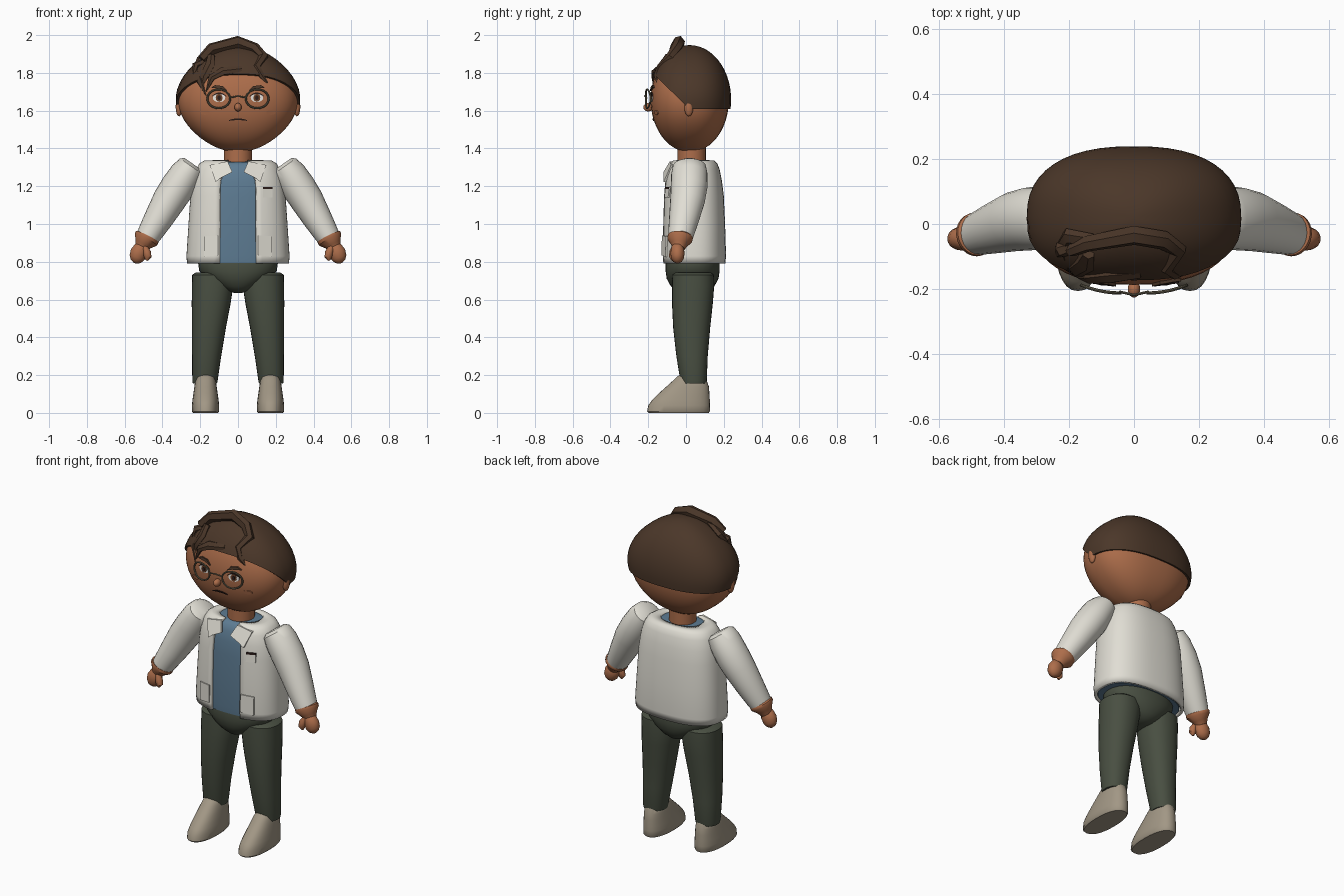
import bpy, bmesh, math
from math import sin, cos, pi
from mathutils import Vector

if "Cube" in bpy.data.objects:
    bpy.data.objects.remove(bpy.data.objects["Cube"])


def material(name, rgb):
    m = bpy.data.materials.new(name)
    m.diffuse_color = (*rgb, 1)
    m.use_nodes = True
    m.node_tree.nodes["Principled BSDF"].inputs["Base Color"].default_value = m.diffuse_color
    return m


SKIN = material("skin", (0.42, 0.155, 0.07))
HAIR = material("brown hair", (0.07, 0.038, 0.022))
CREAM = material("cream cloth", (0.75, 0.73, 0.66))
BLUE = material("blue cloth", (0.11, 0.20, 0.29))
GREEN = material("dark green cloth", (0.066, 0.078, 0.054))
TAUPE = material("taupe shoe", (0.36, 0.31, 0.235))
FRAME = material("spectacle frame", (0.15, 0.13, 0.085))
DARK = material("dark line", (0.025, 0.012, 0.01))
WHITE = material("eye white", (0.8, 0.78, 0.74))
IRIS = material("iris brown", (0.14, 0.05, 0.02))


def skin(name, rings, mat, closed=True, caps=True, loop=False):
    """Join a list of point rings into one surface."""
    bm = bmesh.new()
    rows = [[bm.verts.new(p) for p in r] for r in rings]
    n = len(rows[0])
    pairs = list(zip(rows, rows[1:])) + ([(rows[-1], rows[0])] if loop else [])
    for a, b in pairs:
        for i in range(n if closed else n - 1):
            j = (i + 1) % n
            bm.faces.new((a[i], a[j], b[j], b[i]))
    if caps and not loop:
        bm.faces.new(rows[0])
        bm.faces.new(rows[-1])
    bmesh.ops.remove_doubles(bm, verts=bm.verts, dist=1e-5)
    bmesh.ops.recalc_face_normals(bm, faces=bm.faces)
    me = bpy.data.meshes.new(name)
    bm.to_mesh(me)
    bm.free()
    me.materials.append(mat)
    ob = bpy.data.objects.new(name, me)
    bpy.context.collection.objects.link(ob)
    return ob


def spow(v, e):
    return math.copysign(abs(v) ** e, v)


def oval(cx, z, rx, yf, yb, p=2.0, n=32, start=0.0):
    """Horizontal superellipse ring, starting at the front."""
    cy, ry = (yf + yb) / 2, (yb - yf) / 2
    out = []
    for i in range(n):
        t = 2 * pi * i / n if not start else start + (2 * pi - 2 * start) * i / (n - 1)
        out.append((cx + rx * spow(sin(t), 2 / p), cy - ry * spow(cos(t), 2 / p), z))
    return out


def tube(name, pts, mat, n=16, ref=(0, 1, 0), loop=False):
    """Sweep an ellipse along (x, y, z, side radius, ref radius) points."""
    P = [Vector(p[:3]) for p in pts]
    m, rings = len(P), []
    for i, p in enumerate(pts):
        a = P[i - 1] if (i or loop) else P[0]
        b = P[(i + 1) % m] if (i < m - 1 or loop) else P[-1]
        t = (b - a).normalized()
        r = Vector(ref) if ref else P[i] - Vector((0, 0.05, 1.6))
        s = t.cross(r).normalized()
        u = s.cross(t)
        rings.append([P[i] + s * p[3] * cos(k * 2 * pi / n) + u * p[4] * sin(k * 2 * pi / n)
                      for k in range(n)])
    return skin(name, rings, mat, loop=loop)


def ball(name, c, r, mat, n=20):
    rings = [[(c[0] + r[0] * sin(a) * cos(k * 2 * pi / n), c[1] + r[1] * sin(a) * sin(k * 2 * pi / n),
               c[2] - r[2] * cos(a)) for k in range(n)] for a in [pi * i / 12 for i in range(13)]]
    return skin(name, rings, mat, caps=False)


# ---- head surface
HP, HZ, HH = 2.4, 1.6575, 0.2775


def head_size(a):
    return 0.318 * sin(a) * (1 - 0.17 * cos(a) ** 2), 0.207 * sin(a)


def head_point(t, a, off=0.0):
    rx, ry = head_size(a)
    k = sin(a)
    return ((rx + off * k) * spow(sin(t), 2 / HP), 0.02 - (ry + off * k) * spow(cos(t), 2 / HP),
            HZ - (HH + off) * cos(a))


def head_y(x, z):
    rx, ry = head_size(math.acos((HZ - z) / HH))
    return 0.02 - ry * max(0, 1 - abs(x / rx) ** HP) ** (1 / HP)


N = 48
angles = [2 * pi * i / N for i in range(N)]
skin("head", [[head_point(t, pi * j / 24) for t in angles] for j in range(25)], SKIN, caps=False)


# ---- hair cap with slanted hairline
def hair_edge(t):
    z = 1.61
    for _ in range(12):
        a = math.acos((HZ - z) / HH)
        y = head_point(t, a)[1]
        z = 0.5 * z + 0.5 * (1.61 + max(0, 0.02 - y) * 0.98)
    return math.acos((HZ - z) / HH)


edges = [hair_edge(t) for t in angles]
cap = [[head_point(t, e, -0.01) for t, e in zip(angles, edges)]]
cap += [[head_point(t, e + (pi - e) * j / 14, 0.012) for t, e in zip(angles, edges)] for j in range(15)]
skin("hair_cap", cap, HAIR, caps=False)

# ---- loose locks
locks = [
    [(-0.19, -0.08, 1.87, .02, .03), (-0.14, -0.06, 1.925, .025, .035), (0.0, -0.035, 1.96, .03, .038),
     (0.09, -0.05, 1.93, .03, .03), (0.135, -0.08, 1.885, .028, .025), (0.10, -0.135, 1.83, .025, .02),
     (0.125, -0.155, 1.785, .018, .015), (0.165, -0.15, 1.735, .003, .003)],
    [(-0.12, -0.05, 1.92, .02, .02), (-0.20, -0.04, 1.87, .028, .02), (-0.22, -0.07, 1.82, .026, .02),
     (-0.20, -0.13, 1.76, .024, .018), (-0.17, -0.165, 1.68, .003, .003)],
    [(-0.14, -0.09, 1.89, .02, .02), (-0.15, -0.12, 1.84, .035, .02), (-0.18, -0.14, 1.78, .03, .018),
     (-0.20, -0.13, 1.71, .003, .003)],
    [(0.02, -0.15, 1.82, .02, .015), (-0.08, -0.16, 1.81, .03, .018), (-0.14, -0.165, 1.775, .022, .016),
     (-0.17, -0.165, 1.70, .003, .003)],
    [(-0.17, -0.06, 1.86, .02, .02), (-0.225, -0.08, 1.84, .025, .018), (-0.24, -0.1, 1.77, .003, .003)],
]
for i, pts in enumerate(locks):
    tube(f"hair_lock_{i + 1}", pts, HAIR, n=6, ref=None)


# ---- plates that follow a surface
def plate(name, outline, surf, mat, off=0.006):
    back = [(x, surf(x, z) + 0.004, z) for x, z in outline]
    front = [(x, surf(x, z) - off, z) for x, z in outline]
    return skin(name, [back, front], mat)


def disc(cx, cz, rx, rz, n=20):
    return [(cx + rx * cos(2 * pi * i / n), cz + rz * sin(2 * pi * i / n)) for i in range(n)]


def arc_band(cx, cz, w, h, thick, n=8):
    """Thin tapered arc, used for brows, lids and lips."""
    u = [-1 + 2 * i / n for i in range(n + 1)]
    top = [(cx + w * k, cz + h * (1 - k * k) + thick * (1 - 0.7 * k * k)) for k in u]
    return top + [(cx + w * k, cz + h * (1 - k * k) - thick * 0.3) for k in reversed(u)]


plate("mouth", arc_band(0, 1.548, 0.048, 0.004, 0.007), head_y, DARK, 0.005)
ball("nose", (0, -0.2, 1.618), (0.019, 0.026, 0.022), SKIN)
tube("glasses_bridge", [(-0.045, -0.208, 1.668, .004, .004), (0, -0.218, 1.678, .004, .004),
                        (0.045, -0.208, 1.668, .004, .004)], FRAME, n=8)

# ---- jacket profile rows: z, half width, front y, back y, half gap
ROWS = [(0.79, .270, -.125, .208, .097), (0.83, .273, -.128, .212, .097), (1.0, .262, -.126, .207, .097),
        (1.15, .252, -.122, .2, .097), (1.23, .24, -.115, .19, .094), (1.29, .222, -.103, .178, .072),
        (1.32, .205, -.088, .166, .06), (1.335, .18, -.07, .15, .055), (1.338, .125, -.05, .118, .05)]
JP = 2.5


def jacket_y(x, z):
    z = min(max(z, ROWS[0][0]), 1.3379)
    for a, b in zip(ROWS, ROWS[1:]):
        if a[0] <= z <= b[0]:
            k = (z - a[0]) / (b[0] - a[0])
            rx, yf, yb = (a[i] + (b[i] - a[i]) * k for i in (1, 2, 3))
            return (yf + yb) / 2 - (yb - yf) / 2 * max(0, 1 - abs(x / rx) ** JP) ** (1 / JP)


jacket = skin("jacket", [oval(0, z, rx, yf, yb, JP, 49, math.asin((g / rx) ** (JP / 2)))
                         for z, rx, yf, yb, g in ROWS], CREAM, closed=False, caps=False)
mod = jacket.modifiers.new("thickness", "SOLIDIFY")
mod.thickness, mod.offset = 0.018, -1
skin("shirt", [oval(0, z - (0.008 if z > 1 else -0.004), rx - .022, yf + .016, yb - .022, JP, 48)
               for z, rx, yf, yb, g in ROWS], BLUE)
skin("neck", [oval(0, z, .075, -.045, .105, n=28) for z in (1.29, 1.43)], SKIN)

# ---- pockets
plate("chest_pocket", [(.132, 1.14), (.182, 1.14), (.182, 1.195), (.132, 1.195)], jacket_y, CREAM)
plate("chest_pocket_slot", [(.132, 1.185), (.182, 1.185), (.182, 1.196), (.132, 1.196)], jacket_y, DARK, .008)

# ---- hips
skin("hips", [oval(0, z, rx, yc - ry, yc + ry, 2.2) for z, rx, yc, ry in
              [(.635, .02, .035, .05), (.645, .06, .035, .09), (.67, .11, .035, .115), (.71, .165, .035, .137),
               (.75, .205, .035, .143), (.80, .212, .035, .143), (.83, .20, .035, .135)]], GREEN)

# ---- mirrored parts
for side, s in (("right", 1), ("left", -1)):
    def mir(o):
        return [(s * x, z) for x, z in o]

    ball(f"{side}_ear", (s * 0.312, 0.015, 1.62), (0.018, 0.024, 0.05), SKIN)
    # eyes, brows, cheeks
    plate(f"{side}_eye", disc(s * .1, 1.668, .033, .023), head_y, WHITE, .003)
    plate(f"{side}_iris", disc(s * .1, 1.668, .018, .021), head_y, IRIS, .005)
    plate(f"{side}_pupil", disc(s * .1, 1.668, .009, .012), head_y, DARK, .007)
    plate(f"{side}_eyelid", arc_band(s * .1, 1.676, .038, .014, .006), head_y, DARK, .007)
    plate(f"{side}_brow", mir([(.055, 1.703), (.09, 1.716), (.145, 1.722), (.12, 1.735), (.08, 1.73)]),
          head_y, HAIR, .009)
    plate(f"{side}_cheek", disc(s * .175, 1.59, .025, .012), head_y, SKIN, .004)
    # glasses rim
    rim = []
    for x, z in disc(s * .102, 1.663, .06, .05, 32):
        rim.append((x, -0.212 + 0.9 * max(0, abs(x) - .04) ** 2 * 1.8, z, .005, .005))
    tube(f"{side}_glasses_rim", rim, FRAME, n=8, loop=True)
    # collar flap and hem pocket
    plate(f"{side}_collar", mir([(.055, 1.332), (.15, 1.312), (.118, 1.222), (.09, 1.245), (.03, 1.275)]),
          lambda x, z: jacket_y(x, z) - .004, CREAM, .01)
    plate(f"{side}_hem_pocket", mir([(.105, .835), (.18, .825), (.18, .935), (.105, .94)]), jacket_y, CREAM, .008)
    # sleeve, cuff, hand
    tube(f"{side}_sleeve", [(s * x, y, z, a, b) for x, y, z, a, b in
         [(.238, .018, 1.318, .055, .06), (.247, .018, 1.305, .073, .088), (.275, .018, 1.265, .086, .096),
          (.32, .016, 1.195, .091, .097), (.365, .008, 1.125, .088, .092), (.42, -.01, 1.03, .077, .08),
          (.47, -.027, .945, .065, .068), (.483, -.032, .923, .06, .063)]], CREAM, n=24)
    tube(f"{side}_cuff", [(s * x, y, z, r, r) for x, y, z, r in
         [(.478, -.03, .938, .058), (.481, -.03, .932, .067), (.488, -.033, .918, .067),
          (.503, -.036, .893, .045), (.515, -.038, .87, .032)]], SKIN, n=24)
    tube(f"{side}_hand", [(s * x, -.045, z, a, b) for x, z, a, b in
         [(.507, .895, .02, .02), (.512, .88, .036, .032), (.525, .85, .045, .037), (.535, .822, .041, .035),
          (.542, .803, .028, .024), (.546, .793, .008, .008)]], SKIN, n=20)
    tube(f"{side}_thumb", [(s * x, y, z, r, r) for x, y, z, r in
         [(.495, -.06, .88, .015), (.482, -.068, .85, .021), (.478, -.07, .825, .02), (.482, -.07, .806, .006)]],
         SKIN, n=14)
    # leg
    skin(f"{side}_leg", [oval(s * cx, z, rx, cy - ry, cy + ry, 2.2, 28) for cx, z, rx, cy, ry in
         [(.175, .155, .064, .04, .066), (.175, .17, .067, .04, .07), (.166, .3, .077, .032, .083),
          (.154, .45, .09, .03, .098), (.142, .58, .103, .034, .108), (.134, .68, .11, .038, .112),
          (.134, .73, .109, .038, .11), (.136, .742, .09, .038, .095)]], GREEN)
    # shoe
    skin(f"{side}_shoe", [oval(s * .172, z, rx, yf, yb, 2.3, 28) for z, rx, yf, yb in
         [(0, .066, -.198, .12), (.008, .072, -.206, .126), (.04, .072, -.2, .127), (.07, .069, -.178, .126),
          (.105, .064, -.142, .124), (.14, .059, -.103, .121), (.17, .054, -.07, .11),
          (.19, .046, -.05, .07), (.2, .03, -.035, .03)]], TAUPE)

# ---- shading
for ob in bpy.context.scene.objects:
    ob.select_set(True)
    bpy.context.view_layer.objects.active = ob
bpy.ops.object.shade_smooth_by_angle(angle=math.radians(40))
